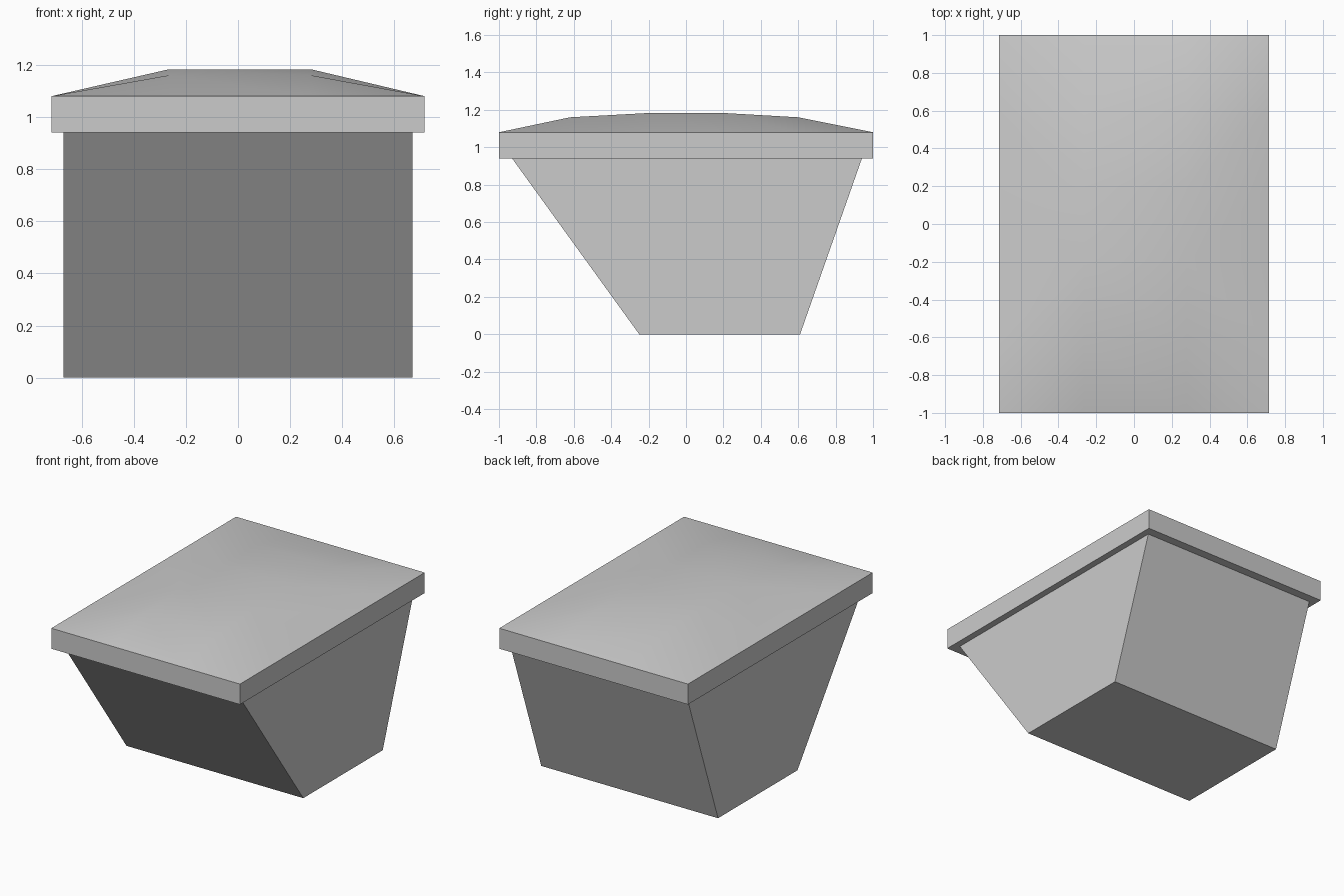
import bpy, bmesh, math

if "Cube" in bpy.data.objects:
    bpy.data.objects.remove(bpy.data.objects["Cube"])


def make_object(name, bm):
    bmesh.ops.recalc_face_normals(bm, faces=bm.faces)
    mesh = bpy.data.meshes.new(name)
    bm.to_mesh(mesh)
    bm.free()
    obj = bpy.data.objects.new(name, mesh)
    bpy.context.collection.objects.link(obj)
    return obj


# Tapered bin body: side profile extruded across the width
profile = [(-0.25, 0), (0.61, 0), (0.944, 0.95), (-0.937, 0.95)]
half_width = 0.67
bm = bmesh.new()
side = bm.faces.new([bm.verts.new((-half_width, y, z)) for y, z in profile])
result = bmesh.ops.extrude_face_region(bm, geom=[side], use_keep_orig=True)
moved = [v for v in result["geom"] if isinstance(v, bmesh.types.BMVert)]
bmesh.ops.translate(bm, verts=moved, vec=(2 * half_width, 0, 0))
make_object("bin_body", bm)

# Lid: gently domed grid with a straight rim hanging from its border
xs = [-0.715, -0.265, 0.28, 0.715]
ys = [-1, -0.62, -0.2, 0.2, 0.6, 1]
row_height = [1.08, 1.16, 1.183, 1.183, 1.16, 1.08]
rim_top, rim_bottom = 1.08, 0.94
bm = bmesh.new()
grid = [[bm.verts.new((x, y, rim_top if i in (0, 3) else row_height[j]))
         for j, y in enumerate(ys)] for i, x in enumerate(xs)]
for i in range(3):
    for j in range(5):
        a, b = grid[i][j], grid[i + 1][j]
        c, d = grid[i + 1][j + 1], grid[i][j + 1]
        # Split each panel along the diagonal pointing to the centre
        if (i < 1) == (j < 2):
            bm.faces.new((a, b, c))
            bm.faces.new((a, c, d))
        else:
            bm.faces.new((a, b, d))
            bm.faces.new((b, c, d))
border = [e for e in bm.edges if e.is_boundary]
result = bmesh.ops.extrude_edge_only(bm, edges=border)
for v in result["geom"]:
    if isinstance(v, bmesh.types.BMVert):
        v.co.z = rim_bottom
bmesh.ops.holes_fill(bm, edges=[e for e in bm.edges if e.is_boundary], sides=0)
lid = make_object("lid", bm)

# Smooth the dome, keep the rim edges crisp
bpy.context.view_layer.objects.active = lid
lid.select_set(True)
bpy.ops.object.shade_smooth_by_angle(angle=math.radians(30))
